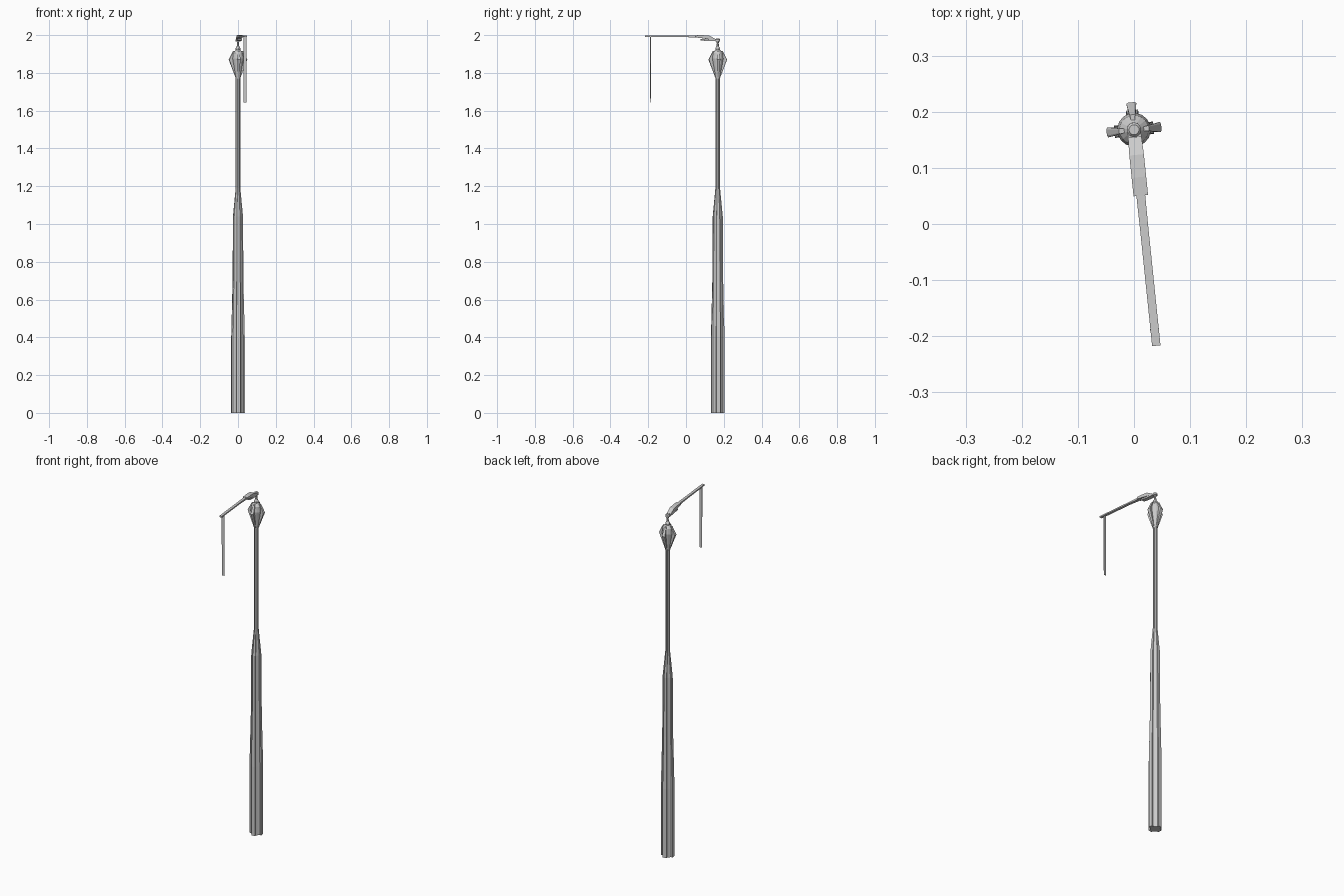
import bpy, bmesh
from math import sin, cos, pi, radians
from mathutils import Matrix, Vector

if "Cube" in bpy.data.objects:
    bpy.data.objects.remove(bpy.data.objects["Cube"])

# local frame at the pole axis: arm runs along local -y
FRAME = Matrix.Translation((0, 0.168, 0)) @ Matrix.Rotation(radians(5.9), 4, 'Z')

iron = bpy.data.materials.new("dark_iron")
iron.diffuse_color = (.57, .57, .57, 1)
iron.use_nodes = True
iron.node_tree.nodes["Principled BSDF"].inputs["Base Color"].default_value = iron.diffuse_color


def loft(name, sections):
    """Skin a stack of equal-length point rings, capping both ends."""
    bm = bmesh.new()
    rings = [[bm.verts.new(FRAME @ Vector(p)) for p in s] for s in sections]
    n = len(rings[0])
    for a, b in zip(rings, rings[1:]):
        for i in range(n):
            j = (i + 1) % n
            bm.faces.new((a[i], a[j], b[j], b[i]))
    bm.faces.new(rings[0][::-1])
    bm.faces.new(rings[-1])
    bmesh.ops.recalc_face_normals(bm, faces=bm.faces)
    me = bpy.data.meshes.new(name)
    bm.to_mesh(me)
    bm.free()
    me.materials.append(iron)
    ob = bpy.data.objects.new(name, me)
    bpy.context.collection.objects.link(ob)
    return ob


def turned(name, profile, sides):
    return loft(name, [[(r * cos(2 * pi * (i + .5) / sides), r * sin(2 * pi * (i + .5) / sides), z)
                        for i in range(sides)] for r, z in profile])


def ribbed(r, core, w, z):
    """Core with four square ribs."""
    pts = []
    for k in range(4):
        c, s = cos(k * pi / 2), sin(k * pi / 2)
        for x, y in ((core, -w), (r, -w), (r, w), (core, w), (core * .68, core * .68)):
            pts.append((x * c - y * s, x * s + y * c, z))
    return pts


def bar(name, stations):
    """Flat bar along the arm: (distance, half width, z low, z high)."""
    return loft(name, [[(-w, -d, lo), (w, -d, lo), (w, -d, hi), (-w, -d, hi)]
                       for d, w, lo, hi in stations])


# ribbed shaft with a slim upper pole
loft("shaft", [ribbed(*s) for s in (
    (.035, .027, .011, 0), (.035, .027, .011, .40), (.028, .023, .009, .70),
    (.026, .021, .008, 1.04), (.012, .010, .004, 1.19), (.012, .010, .004, 1.78))])

# flared head and neck
turned("head", [(.011, 1.77), (.030, 1.875), (.026, 1.905), (.013, 1.921)], 16)
turned("neck", [(.013, 1.915), (.013, 1.93), (.007, 1.94), (.005, 1.955), (.007, 1.968), (.004, 1.972)], 10)

# four kite-shaped fins, narrow at the root and wide at the rim
for k in range(4):
    rot = Matrix.Rotation(k * pi / 2, 3, 'Z')
    secs = []
    for z, r0, r1, w0, w1 in ((1.775, .004, .013, .003, .004), (1.870, .020, .049, .004, .009),
                              (1.915, .012, .027, .003, .005)):
        secs.append([rot @ Vector(p) for p in ((r0, -w0, z), (r1 * .96, -w1, z), (r1, -w1 * .6, z),
                     (r1, w1 * .6, z), (r1 * .96, w1, z), (r0, w0, z))])
    loft(f"head_fin_{k + 1}", secs)

# round pivot, bracket, housing and thin arm
turned("pivot", [(.013, 1.967), (.013, 1.976), (.009, 1.981)], 12)
bar("bracket", [(.004, .012, 1.968, 1.976), (.045, .012, 1.968, 1.976), (.09, .011, 1.972, 1.980)])
bar("arm_housing", [(.013, .012, 1.972, 1.979), (.045, .013, 1.977, 1.997),
                    (.085, .013, 1.984, 2.0), (.118, .013, 1.988, 1.999)])
bar("arm", [(.10, .008, 1.986, 1.998), (.18, .0075, 1.990, 1.998), (.387, .0075, 1.991, 1.998)])

# hanging strip, tapering downward
loft("hanging_strip", [[(-w, -.358 - t, z), (w, -.358 - t, z), (w, -.358 + t, z), (-w, -.358 + t, z)]
                       for w, t, z in ((.008, .002, 1.993), (.008, .002, 1.85), (.007, .0006, 1.642))])
